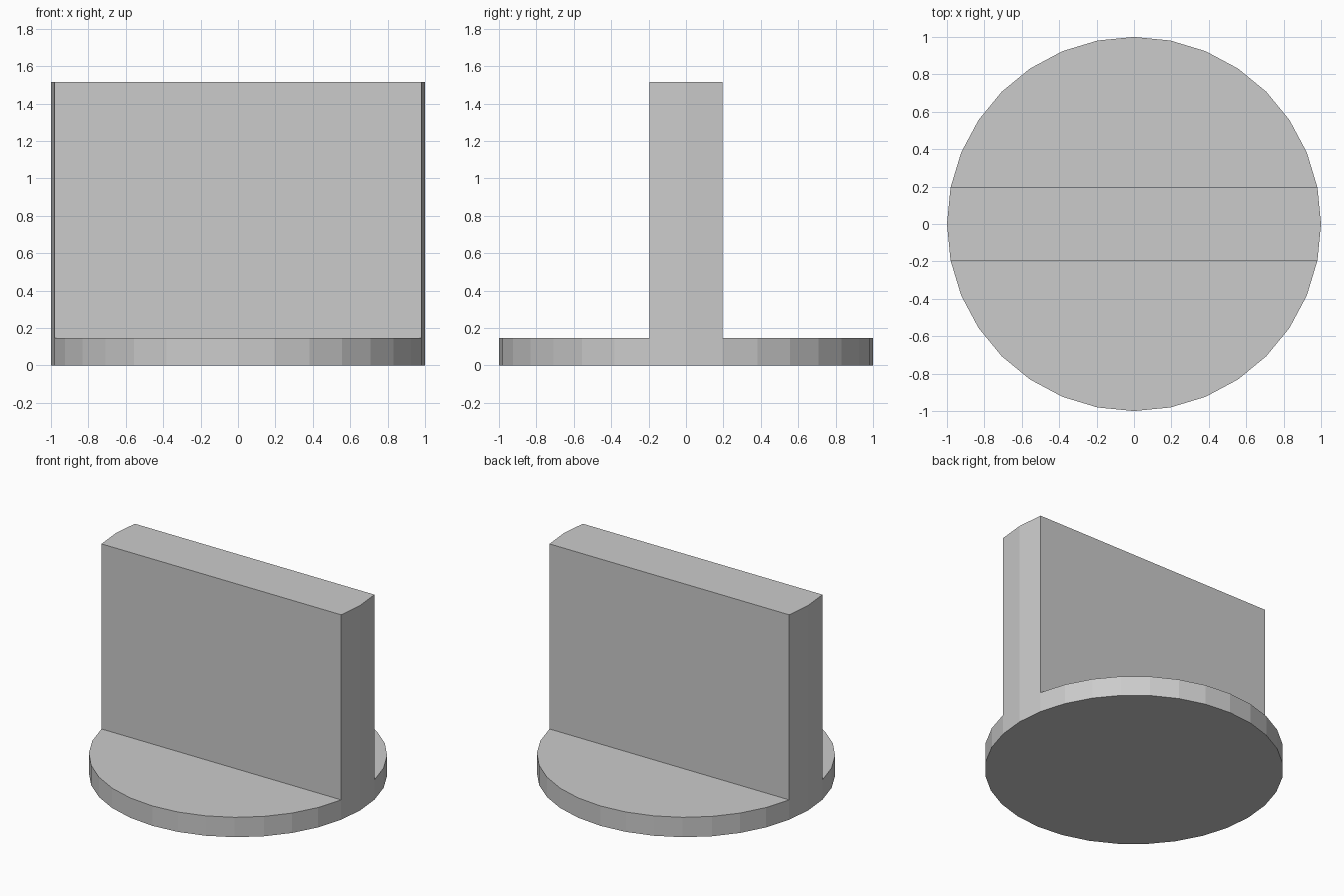
import bpy, bmesh
from math import sin, cos, pi
from mathutils import Vector

if "Cube" in bpy.data.objects:
    bpy.data.objects.remove(bpy.data.objects["Cube"])

SIDES = 32
BASE_H = 0.147
TOTAL_H = 1.516
HALF_W = sin(2 * pi / SIDES)   # wall sides run between rim corners


def extrude_up(bm, face, height):
    """Extrude one face straight up and return the new top."""
    top = bmesh.ops.extrude_discrete_faces(bm, faces=[face])["faces"][0]
    bmesh.ops.translate(bm, verts=top.verts[:], vec=Vector((0, 0, height)))
    return top


bm = bmesh.new()

# Round base disc
bottom = [bm.verts.new((cos(2 * pi * i / SIDES), sin(2 * pi * i / SIDES), 0))
          for i in range(SIDES)]
top = [bm.verts.new((v.co.x, v.co.y, BASE_H)) for v in bottom]
bm.faces.new(bottom[::-1])
bm.faces.new(top)
for i in range(SIDES):
    j = (i + 1) % SIDES
    bm.faces.new((bottom[i], bottom[j], top[j], top[i]))

# Cut the disc top into a central strip between two segments
half = SIDES // 2
for a, b in ((1, half - 1), (half + 1, SIDES - 1)):
    bmesh.ops.connect_vert_pair(bm, verts=[top[a], top[b]])

# Upright wall raised from the strip, keeping the rim's curved ends
strip = next(f for f in bm.faces
             if top[0] in f.verts and top[half] in f.verts)
extrude_up(bm, strip, TOTAL_H - BASE_H)

bmesh.ops.recalc_face_normals(bm, faces=bm.faces[:])
mesh = bpy.data.meshes.new("base_with_wall")
bm.to_mesh(mesh)
bm.free()
obj = bpy.data.objects.new("base_with_wall", mesh)
bpy.context.collection.objects.link(obj)
